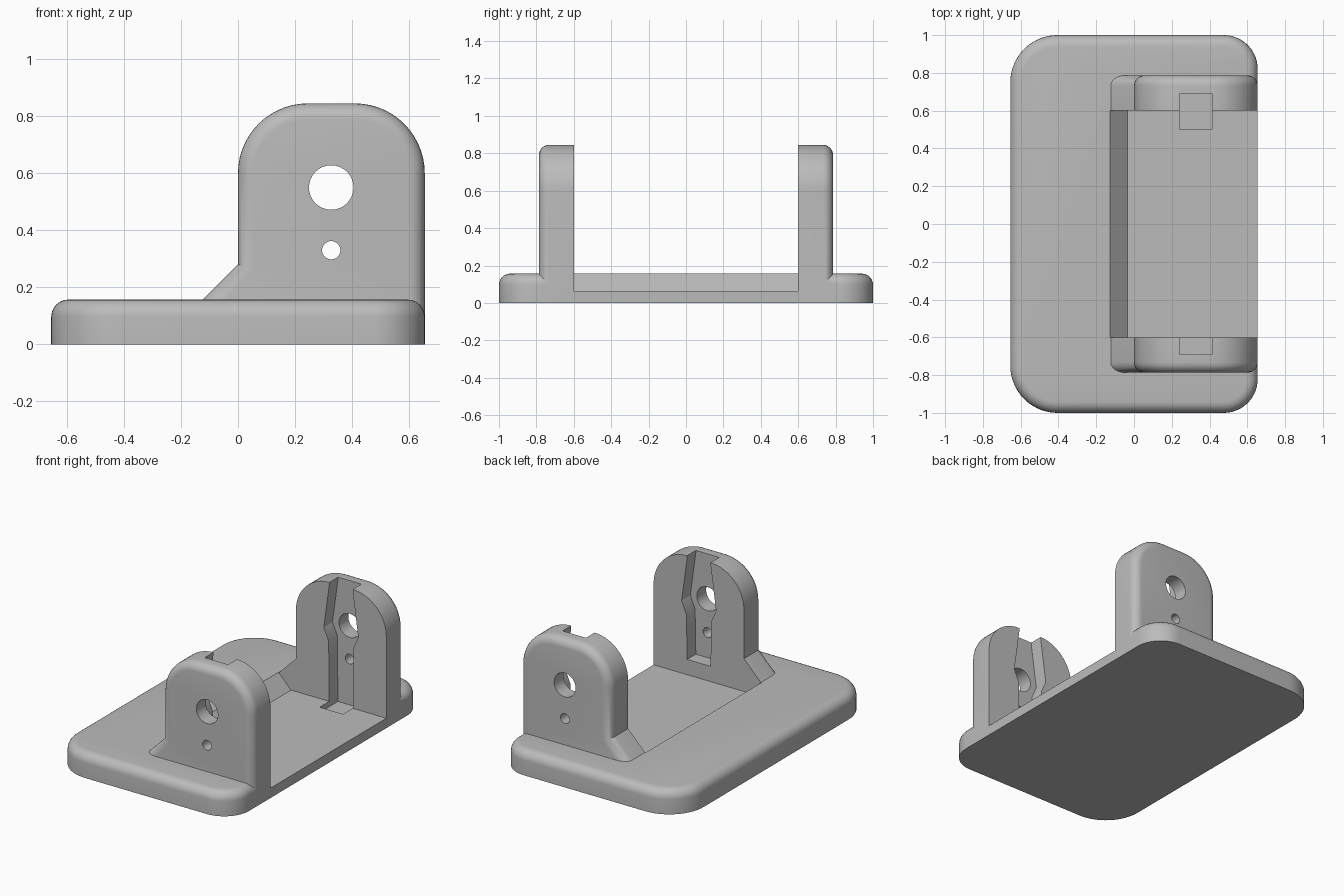
import bpy, bmesh
from math import sin, cos, pi, radians

cube = bpy.data.objects.get("Cube")
if cube:
    bpy.data.objects.remove(cube, do_unlink=True)

# One plain grey for the whole bracket
grey = bpy.data.materials.new("plain grey")
grey.use_nodes = True
GREY = (0.5, 0.5, 0.5, 1)
grey.diffuse_color = GREY
grey.node_tree.nodes["Principled BSDF"].inputs["Base Color"].default_value = GREY

RIGHT = 0.655      # half width of the base plate
HOLE_X = 0.327     # centre line of the lugs
INNER, OUTER = 0.6, 0.787


def arc(cx, cy, r, start, stop, steps=14):
    """Points on an arc, angles in degrees."""
    angles = [radians(start + (stop - start) * i / steps) for i in range(steps + 1)]
    return [(cx + r * cos(a), cy + r * sin(a)) for a in angles]


def prism(name, outline, axis, low, high, round_rim=None, radius=0.06):
    """Extrude an outline along z or y; round the edges chosen by round_rim."""
    bm = bmesh.new()

    def place(p, d):
        return (p[0], p[1], d) if axis == "z" else (p[0], d, p[1])

    rings = [[bm.verts.new(place(p, d)) for p in outline] for d in (low, high)]
    bm.faces.new(rings[0])
    bm.faces.new(rings[1])
    n = len(outline)
    for i in range(n):
        j = (i + 1) % n
        bm.faces.new((rings[0][i], rings[0][j], rings[1][j], rings[1][i]))
    bmesh.ops.recalc_face_normals(bm, faces=bm.faces)
    if round_rim:
        rim = [e for e in bm.edges if all(round_rim(v.co) for v in e.verts)]
        bmesh.ops.bevel(bm, geom=rim, offset=radius, segments=6, profile=0.5,
                        affect="EDGES", clamp_overlap=False)
    mesh = bpy.data.meshes.new(name)
    bm.to_mesh(mesh)
    bm.free()
    mesh.materials.append(grey)
    obj = bpy.data.objects.new(name, mesh)
    bpy.context.collection.objects.link(obj)
    return obj


def combine(target, tool, operation):
    """Apply a boolean and discard the tool."""
    mod = target.modifiers.new("boolean", "BOOLEAN")
    mod.operation, mod.object, mod.solver = operation, tool, "EXACT"
    bpy.context.view_layer.objects.active = target
    bpy.ops.object.modifier_apply(modifier=mod.name)
    bpy.data.objects.remove(tool, do_unlink=True)


# Base plate with rounded corners and a rounded top rim
big, small = 0.25, 0.18
plate = (arc(RIGHT - small, 1 - small, small, 0, 90)
         + arc(big - RIGHT, 1 - big, big, 90, 180)
         + arc(big - RIGHT, big - 1, big, 180, 270)
         + arc(RIGHT - small, small - 1, small, 270, 360))
bracket = prism("bracket_base", plate, "z", 0, 0.157, lambda c: c.z > 0.15)

# Two upright lugs with a sloping brace, rounded on the outside rim
crown = 0.245
lug = ([(RIGHT, 0)] + arc(RIGHT - crown, 0.845 - crown, crown, 0, 90)
       + arc(crown, 0.845 - crown, crown, 90, 180)
       + [(0, 0.28), (-0.125, 0.155), (-0.125, 0)])
for side in (-1, 1):
    ends = sorted((side * 0.55, side * OUTER))
    upright = prism("lug", lug, "y", *ends, lambda c: abs(c.y) > 0.7, 0.055)
    combine(bracket, upright, "UNION")

# Sunken floor between the lugs with a sloping left side
recess = [(-0.035, 0.065), (1, 0.065), (1, 1), (-0.97, 1)]
combine(bracket, prism("recess", recess, "y", -INNER, INNER), "DIFFERENCE")

# Channel down each inner face, widest beside the large hole
for side, bottom in ((-1, 0.165), (1, 0.03)):
    half = [(0.085, bottom), (0.09, 0.46), (0.125, 0.54), (0.085, 0.83), (0.085, 1)]
    channel = ([(HOLE_X + w, z) for w, z in half]
               + [(HOLE_X - w, z) for w, z in reversed(half)])
    ends = sorted((side * 0.5, side * 0.69))
    combine(bracket, prism("channel", channel, "y", *ends), "DIFFERENCE")

# Large and small through holes
for z, r in ((0.55, 0.078), (0.33, 0.032)):
    circle = arc(HOLE_X, z, r, 0, 360, 40)[:-1]
    combine(bracket, prism("hole", circle, "y", -1.2, 1.2), "DIFFERENCE")

bpy.ops.object.select_all(action="DESELECT")
bracket.select_set(True)
bpy.context.view_layer.objects.active = bracket
bpy.ops.object.shade_smooth_by_angle(angle=radians(30))
